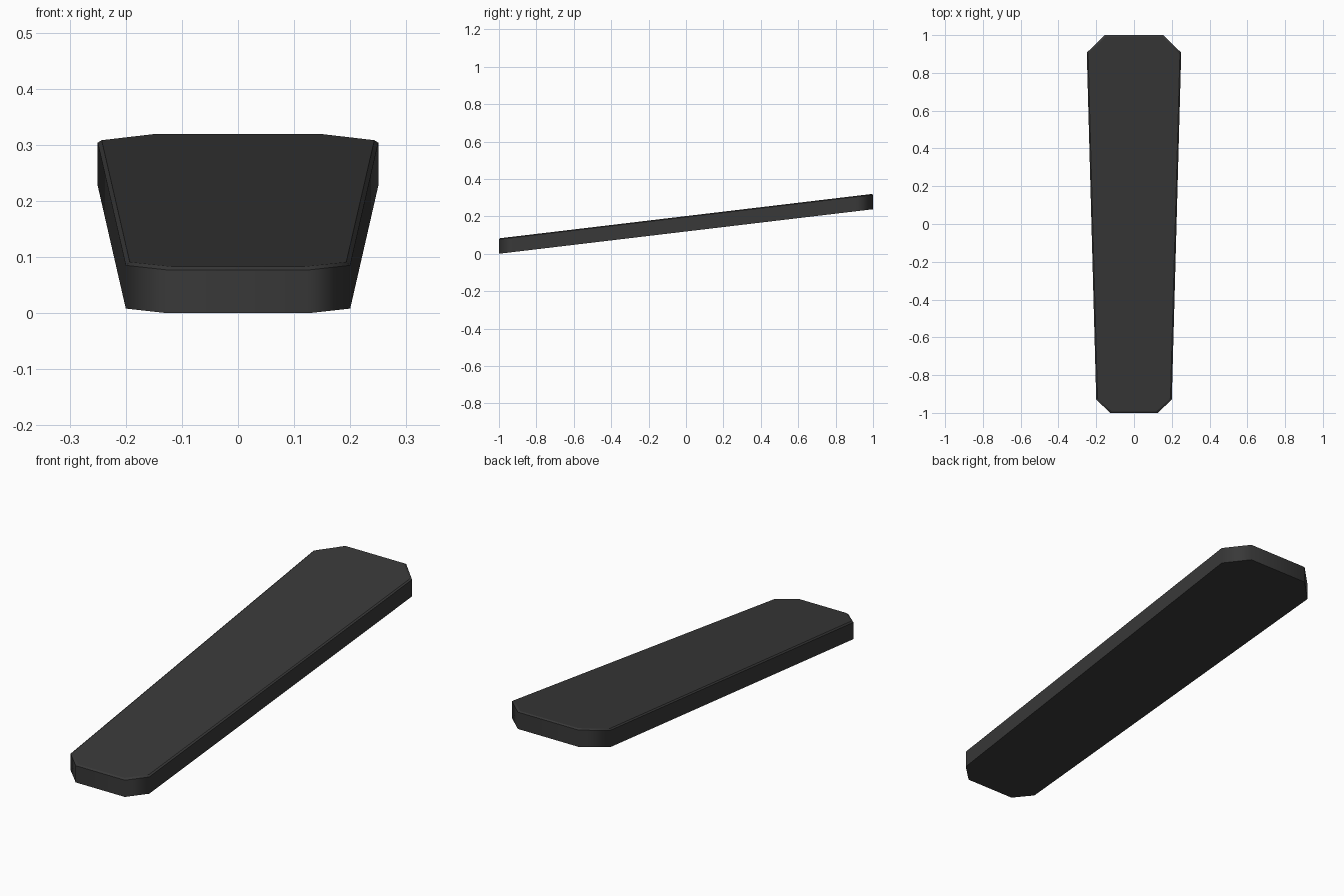
import bpy
import bmesh

cube = bpy.data.objects.get("Cube")
if cube:
    bpy.data.objects.remove(cube, do_unlink=True)

SLOPE = 0.119    # rise of the slab towards the back
WALL = 0.077     # height of the side walls
BEVEL = 0.007    # narrow bevel around the top

# Dark grey material
mat = bpy.data.materials.new("dark_grey")
mat.use_nodes = True
colour = (0.04, 0.04, 0.04, 1)
mat.diffuse_color = colour
bsdf = next(n for n in mat.node_tree.nodes if n.type == 'BSDF_PRINCIPLED')
bsdf.inputs["Base Color"].default_value = colour

# Tapered outline with clipped corners, right half mirrored to the left
half = [(0.125, -1), (0.2, -0.93), (0.25, 0.907), (0.155, 1)]
outline = half + [(-x, y) for x, y in reversed(half)]


def ring(bm, inset, height):
    """Sheared copy of the outline, pulled in by inset."""
    verts = []
    for x, y in outline:
        px = x - inset * (1 if x > 0 else -1)
        py = y - inset * (1 if y > 0 else -1)
        verts.append(bm.verts.new((px, py, SLOPE * (py + 1) + height)))
    return verts


# Slab: side walls, bevel, top and bottom
bm = bmesh.new()
rings = [ring(bm, 0, 0), ring(bm, 0, WALL), ring(bm, BEVEL, WALL + BEVEL * 0.75)]
n = len(outline)
for low, high in zip(rings, rings[1:]):
    for i in range(n):
        j = (i + 1) % n
        face = bm.faces.new((low[i], low[j], high[j], high[i]))
        face.smooth = True
bm.faces.new(rings[-1])
bm.faces.new(list(reversed(rings[0])))

# Keep the rims crisp while the walls blend around the corners
for loop in rings:
    for i in range(n):
        bm.edges.get((loop[i], loop[(i + 1) % n])).smooth = False
bmesh.ops.recalc_face_normals(bm, faces=bm.faces[:])

mesh = bpy.data.meshes.new("sloped_slab")
bm.to_mesh(mesh)
bm.free()
mesh.materials.append(mat)
slab = bpy.data.objects.new("sloped_slab", mesh)
bpy.context.collection.objects.link(slab)

# Large faces stay flat, the clipped corners carry the shading
weighted = slab.modifiers.new("weighted_normals", 'WEIGHTED_NORMAL')
weighted.keep_sharp = True
